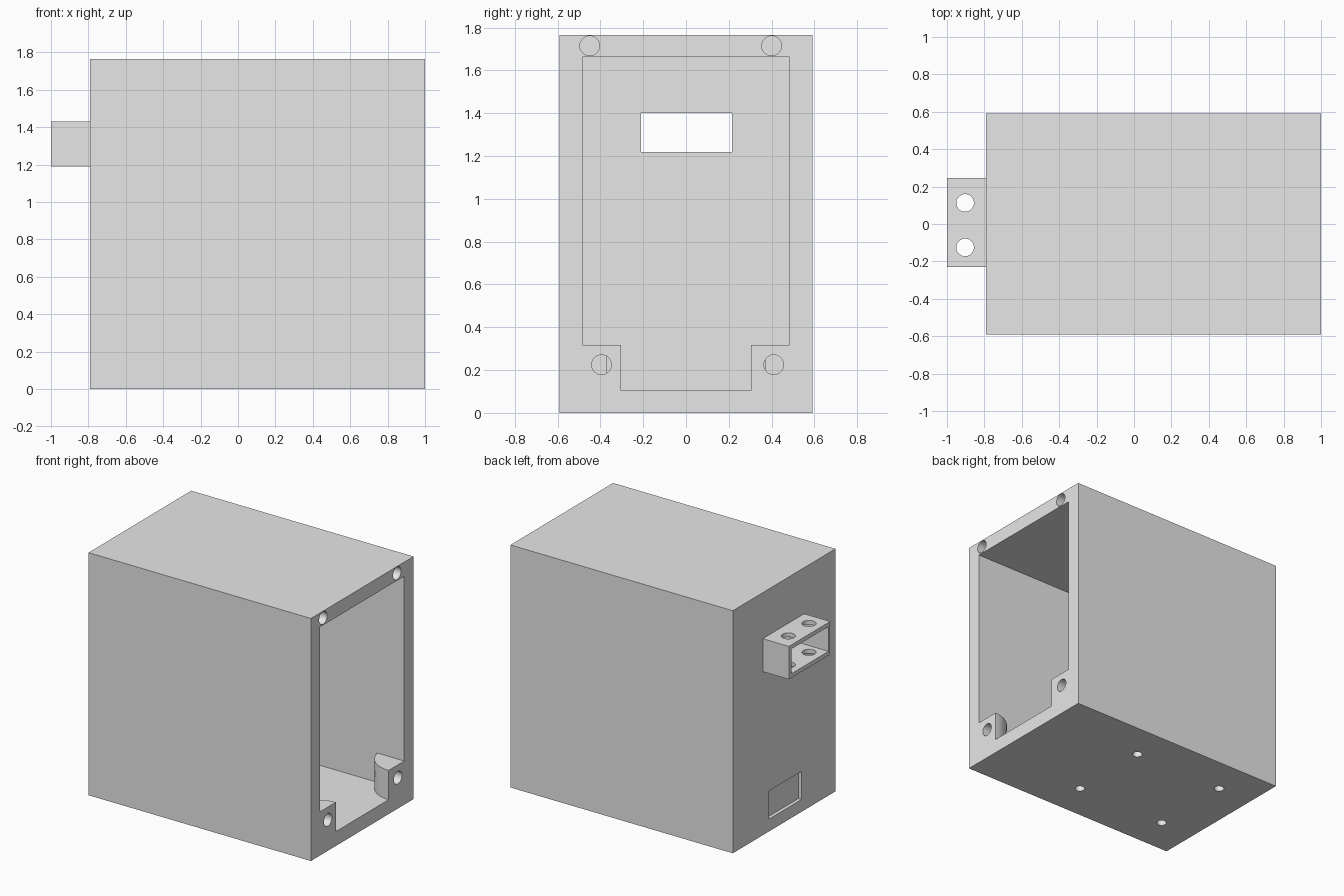
import bpy
import math

if "Cube" in bpy.data.objects:
    bpy.data.objects.remove(bpy.data.objects["Cube"], do_unlink=True)

grey = bpy.data.materials.new("light_grey")
grey.use_nodes = True
grey.diffuse_color = (0.8, 0.8, 0.8, 1)
grey.node_tree.nodes["Principled BSDF"].inputs["Base Color"].default_value = (0.8, 0.8, 0.8, 1)


def box(name, x, y, z):
    """Box from (min, max) ranges on each axis."""
    spans = (x, y, z)
    bpy.ops.mesh.primitive_cube_add(size=1, location=[(a + b) / 2 for a, b in spans])
    ob = bpy.context.object
    ob.name = name
    ob.scale = [b - a for a, b in spans]
    bpy.ops.object.transform_apply(location=True, rotation=True, scale=True)
    ob.data.materials.append(grey)
    return ob


def rod(name, radius, start, end, axis="Z", sides=40):
    """Cylinder between two points along one axis."""
    centre = [(a + b) / 2 for a, b in zip(start, end)]
    turn = (0, math.pi / 2, 0) if axis == "X" else (0, 0, 0)
    bpy.ops.mesh.primitive_cylinder_add(vertices=sides, radius=radius,
                                        depth=math.dist(start, end),
                                        location=centre, rotation=turn)
    ob = bpy.context.object
    ob.name = name
    bpy.ops.object.transform_apply(location=True, rotation=True, scale=True)
    ob.data.materials.append(grey)
    return ob


def cut(target, cutter, keep=False):
    """Subtract the cutter and discard it unless it is needed again."""
    mod = target.modifiers.new("cut", "BOOLEAN")
    mod.operation = "DIFFERENCE"
    mod.solver = "EXACT"
    mod.object = cutter
    bpy.context.view_layer.objects.active = target
    bpy.ops.object.modifier_apply(modifier=mod.name)
    if not keep:
        bpy.data.objects.remove(cutter, do_unlink=True)


# Outer shell
housing = box("housing", (-0.79, 1.0), (-0.59, 0.59), (0, 1.765))

# Hollow, open on one end, leaving two rounded screw posts on the floor
cavity = box("cavity", (-0.685, 1.1), (-0.483, 0.483), (0.105, 1.662))
for side in (-1, 1):
    cut(cavity, rod("post", 0.22, (1, side * 0.523, 0), (1, side * 0.523, 0.318), sides=64))
    # square off the post beyond the open end
    cut(cavity, box("post_front", (1, 1.2), sorted((side * 0.303, side * 0.6)), (0, 0.318)))
cut(housing, cavity)

# Screw holes around the open end
for y, z, depth in ((-0.45, 1.715, 0.2), (0.4, 1.715, 0.2),
                    (-0.395, 0.225, 0.16), (0.41, 0.225, 0.16)):
    cut(housing, rod("screw_hole", 0.046, (1 - depth, y, z), (1.1, y, z), axis="X"))

# Mounting holes in the floor
for x in (-0.51, 0.23):
    for y in (-0.31, 0.31):
        cut(housing, rod("floor_hole", 0.034, (x, y, -0.1), (x, y, 0.2)))

# Shallow label recess low on the closed end
cut(housing, box("recess", (-0.9, -0.765), (-0.2, 0.175), (0.09, 0.295)))

# Rectangular sleeve on the closed end, its passage running into the hollow
sleeve = box("sleeve", (-1.0, -0.79), (-0.23, 0.245), (1.19, 1.43))
passage = box("passage", (-1.1, -0.6), (-0.21, 0.215), (1.22, 1.4))
cut(sleeve, passage, keep=True)
cut(housing, passage)
for y in (-0.125, 0.113):
    cut(sleeve, rod("sleeve_hole", 0.047, (-0.903, y, 1.1), (-0.903, y, 1.5)))

# Smooth round walls, keep edges crisp
for ob in (housing, sleeve):
    bpy.ops.object.select_all(action="DESELECT")
    ob.select_set(True)
    bpy.context.view_layer.objects.active = ob
    bpy.ops.object.shade_smooth_by_angle(angle=math.radians(30))
